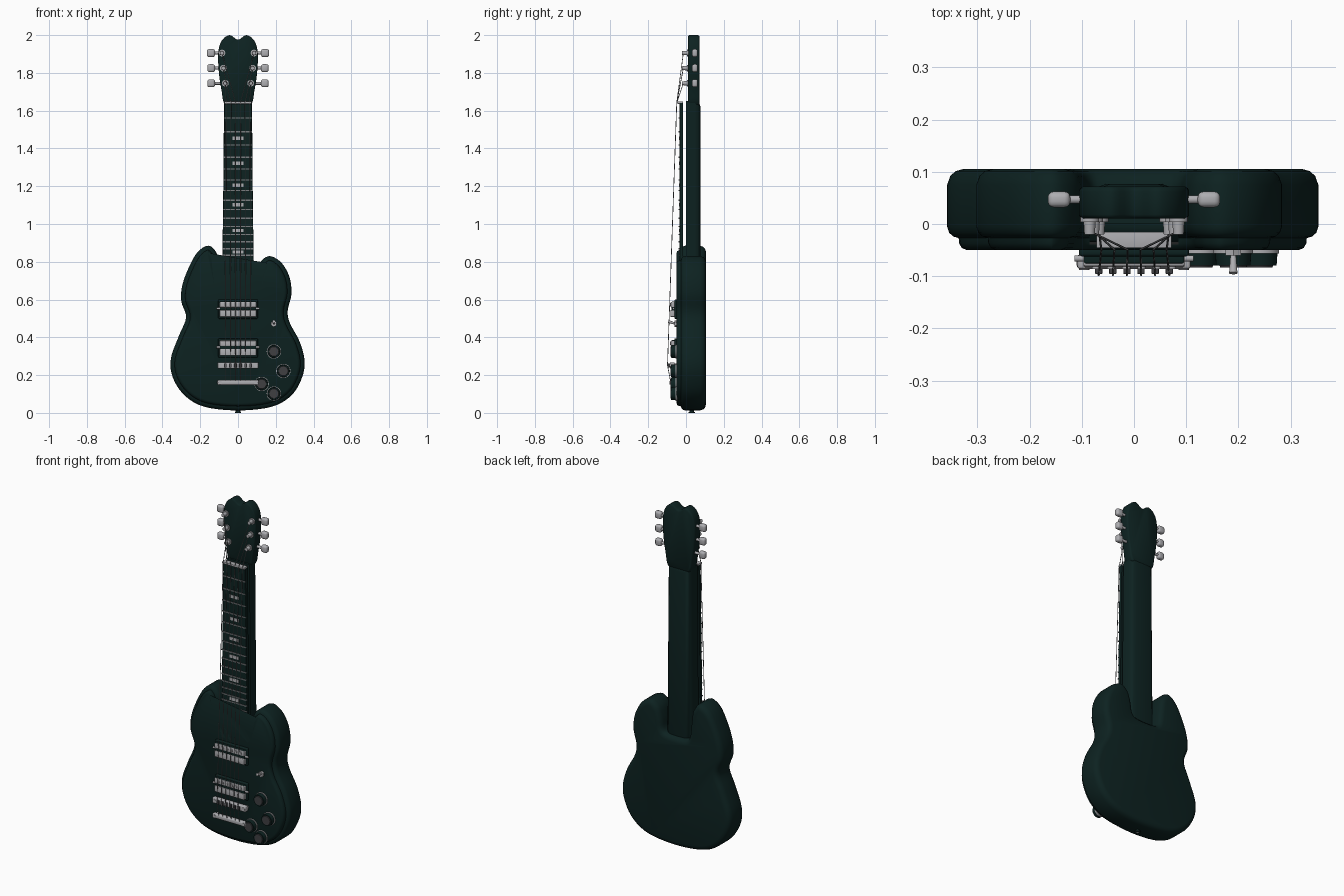
import bpy, bmesh, math
from mathutils import Vector, Matrix

if "Cube" in bpy.data.objects:
    bpy.data.objects.remove(bpy.data.objects["Cube"])


def material(name, rgb):
    m = bpy.data.materials.new(name)
    m.diffuse_color = (*rgb, 1)
    m.use_nodes = True
    m.node_tree.nodes["Principled BSDF"].inputs["Base Color"].default_value = m.diffuse_color
    return m


GREEN = material("dark green", (0.004, 0.016, 0.015))
METAL = material("light metal", (0.42, 0.42, 0.44))
STEEL = material("string steel", (0.2, 0.21, 0.22))
GREY = material("dark grey", (0.05, 0.05, 0.055))


def finish(name, bm, mat, angle=40):
    bmesh.ops.recalc_face_normals(bm, faces=bm.faces)
    me = bpy.data.meshes.new(name)
    bm.to_mesh(me)
    bm.free()
    me.materials.append(mat)
    me.polygons.foreach_set("use_smooth", [True] * len(me.polygons))
    me.set_sharp_from_angle(angle=math.radians(angle))
    ob = bpy.data.objects.new(name, me)
    bpy.context.collection.objects.link(ob)
    return ob


def smooth_loop(pts, steps=5):
    """Closed Catmull-Rom curve through the points."""
    out, n = [], len(pts)
    p = [Vector(q) for q in pts]
    for i in range(n):
        a, b, c, d = p[i - 1], p[i], p[(i + 1) % n], p[(i + 2) % n]
        for s in range(steps):
            t = s / steps
            out.append(0.5 * (2 * b + (c - a) * t + (2 * a - 5 * b + 4 * c - d) * t * t
                              + (3 * b - a - 3 * c + d) * t ** 3))
    return out


def slab(name, pts, profile, mat):
    """Stack the x-z outline along y; profile holds (inset, y) pairs."""
    pts = [Vector(p) for p in pts]
    n = len(pts)
    area = sum(pts[i - 1].x * pts[i].y - pts[i].x * pts[i - 1].y for i in range(n))
    if area < 0:
        pts.reverse()
    inward = []
    for i in range(n):
        e1 = (pts[i] - pts[i - 1]).normalized()
        e2 = (pts[(i + 1) % n] - pts[i]).normalized()
        n1, n2 = Vector((-e1.y, e1.x)), Vector((-e2.y, e2.x))
        inward.append((n1 + n2) / (1 + n1.dot(n2)))
    bm = bmesh.new()
    rings = []
    for inset, y in profile:
        q = [pts[i] + inward[i] * inset for i in range(n)]
        rings.append([bm.verts.new((v.x, y, v.y)) for v in q])
    for a, b in zip(rings, rings[1:]):
        for i in range(n):
            bm.faces.new((a[i - 1], a[i], b[i], b[i - 1]))
    bm.faces.new(rings[0])
    bm.faces.new(rings[-1])
    return finish(name, bm, mat)


def box(name, x, y, z, mat, bevel=0.0):
    """Box from (min, max) ranges, optionally with rounded edges."""
    bm = bmesh.new()
    bmesh.ops.create_cube(bm, size=1)
    for v in bm.verts:
        v.co = [(r[0] + r[1]) / 2 + c * (r[1] - r[0]) for r, c in zip((x, y, z), v.co)]
    if bevel:
        bmesh.ops.bevel(bm, geom=bm.edges[:], offset=bevel, segments=3, profile=0.5,
                        affect='EDGES')
    return finish(name, bm, mat)


def rod(name, a, b, r, mat, r2=None, sides=20):
    """Cylinder or cone between two points."""
    a, b = Vector(a), Vector(b)
    d = b - a
    bm = bmesh.new()
    bmesh.ops.create_cone(bm, cap_ends=True, segments=sides, radius1=r,
                          radius2=r if r2 is None else r2, depth=d.length)
    rot = d.to_track_quat('Z', 'Y').to_matrix().to_4x4()
    bm.transform(Matrix.Translation((a + b) / 2) @ rot)
    return finish(name, bm, mat)


# Body: two-horned outline with a stepped, rounded front
body = [(0, .013), (.18, .033), (.285, .095), (.34, .19), (.352, .28), (.325, .38),
        (.275, .475), (.263, .54), (.283, .63), (.272, .72), (.23, .795), (.168, .83),
        (.12, .80), (.098, .74), (.085, .675), (.05, .655), (-.05, .655), (-.085, .675),
        (-.097, .76), (-.11, .84), (-.155, .885), (-.215, .85), (-.265, .76), (-.296, .67),
        (-.3, .59), (-.275, .505), (-.312, .41), (-.355, .29), (-.346, .19), (-.285, .095),
        (-.18, .033)]
slab("body", smooth_loop(body),
     [(.03, .105), (.016, .101), (.006, .092), (0, .075), (0, -.005), (.004, -.017),
      (.012, -.024), (.022, -.027), (.023, -.037), (.028, -.046), (.038, -.05)], GREEN)

# Neck, fretboard and headstock
slab("neck", [(-.083, .6), (.083, .6), (.074, 1.65), (-.074, 1.65)],
     [(0, 0), (0, .045), (.006, .062), (.016, .072), (.03, .077)], GREEN)
slab("fretboard", [(-.085, .645), (.085, .645), (.072, 1.64), (-.072, 1.64)],
     [(0, -.015), (0, -.033), (.002, -.035)], GREEN)
half = [(.045, 2.0), (.088, 1.968), (.105, 1.9), (.1, 1.79), (.086, 1.7), (.076, 1.645),
        (.05, 1.625)]
head = [(0, 1.976)] + half + [(-x, z) for x, z in reversed(half)]
slab("headstock", smooth_loop(head),
     [(.008, .072), (.002, .068), (0, .062), (0, .018), (.002, .014), (.006, .011)], GREEN)

# Frets spaced by equal temperament between nut and bridge
NUT, BRIDGE = 1.64, .25


def fret_z(k):
    return BRIDGE + (NUT - BRIDGE) * 2 ** (-k / 12)


for k in range(1, 22):
    z = fret_z(k)
    w = .072 + .013 * (NUT - z)
    box("fret", (-w, w), (-.039, -.034), (z - .003, z + .003), STEEL)
for k in (3, 5, 7, 9, 12, 15, 17, 19, 21):
    z = (fret_z(k) + fret_z(k - 1)) / 2
    box("inlay", (-.03, .03), (-.037, -.034), (z - .009, z + .009), METAL)
box("nut", (-.072, .072), (-.046, -.015), (1.636, 1.648), METAL, .002)

# Tuners: post, bushing, shaft and button on each side
posts = {}
for side in (-1, 1):
    for i, (z, px) in enumerate(((1.745, .067), (1.825, .077), (1.905, .085))):
        x = side * px
        posts[side, i] = (x, z)
        rod("tuner_bushing", (x, .013, z), (x, .004, z), .018, METAL)
        rod("tuner_post", (x, .01, z), (x, -.02, z), .012, METAL, .01)
        rod("tuner_shaft", (side * .085, .047, z), (side * .13, .047, z), .008, METAL)
        lo, hi = sorted((side * .122, side * (.162 + .003 * (i == 2))))
        box("tuner_button", (lo, hi), (.032, .062), (z - .021, z + .021), METAL, .011)

# Pickups: dark frame, screw row, smooth bar row, side screws
for zc in (.55, .345):
    box("pickup_frame", (-.105, .105), (-.062, -.045), (zc - .052, zc + .05), GREEN, .006)
    box("pickup_core", (-.096, .096), (-.076, -.055), (zc - .042, zc + .04), GREEN, .004)
    box("pickup_bar", (-.097, .097), (-.083, -.055), (zc - .042, zc - .006), METAL, .004)
    box("pickup_screw_bar", (-.097, .097), (-.081, -.055), (zc + .008, zc + .038), METAL, .004)
    for side in (-1, 1):
        rod("pickup_screw", (side * .095, -.066, zc + .003), (side * .114, -.066, zc + .003),
            .006, METAL)
    for i in range(6):
        x = (i - 2.5) * .029
        rod("pole_piece", (x, -.078, zc + .023), (x, -.086, zc + .023), .008, METAL)

# Bridge with saddles, and tailpiece
box("bridge", (-.108, .108), (-.086, -.06), (.235, .268), METAL, .005)
box("tailpiece", (-.11, .11), (-.086, -.058), (.147, .174), METAL, .008)
for side in (-1, 1):
    for z in (.251, .16):
        rod("bridge_stud", (side * .095, -.045, z), (side * .095, -.088, z), .01, METAL)

# Strings from post to nut, bridge and tailpiece
cu = bpy.data.curves.new("strings", 'CURVE')
cu.dimensions = '3D'
cu.bevel_depth = .002
cu.bevel_resolution = 1
for i in range(6):
    xn, xb = (i - 2.5) * .025, (i - 2.5) * .027
    px, pz = posts[(-1, i) if i < 3 else (1, 5 - i)]
    path = [(px, -.014, pz), (xn, -.049, 1.642), (xb, -.098, .251), (xb, -.08, .16)]
    s = cu.splines.new('POLY')
    s.points.add(len(path) - 1)
    for p, co in zip(s.points, path):
        p.co = (*co, 1)
    box("saddle", (xb - .007, xb + .007), (-.096, -.082), (.24, .262), GREY, .002)
cu.materials.append(STEEL)
bpy.context.collection.objects.link(bpy.data.objects.new("strings", cu))

# Control knobs: metal rim, dark skirt, grey cap
for x, z in ((.19, .325), (.24, .222), (.125, .153), (.19, .102)):
    rod("knob_rim", (x, -.045, z), (x, -.056, z), .038, METAL, sides=32)
    rod("knob_skirt", (x, -.05, z), (x, -.079, z), .035, GREEN, .033, 32)
    rod("knob_cap", (x, -.078, z), (x, -.083, z), .027, GREY, .025, 32)

# Toggle switch
rod("switch_nut", (.19, -.045, .472), (.19, -.06, .472), .017, METAL, sides=6)
rod("switch_lever", (.19, -.055, .472), (.19, -.094, .484), .005, METAL, .008)

# Strap button at the bottom
rod("strap_button", (0, .03, .02), (0, .03, .004), .012, GREEN)
rod("strap_button_cap", (0, .03, .006), (0, .03, 0), .017, GREEN)
rod("strap_screw", (0, .03, .002), (0, .03, -.001), .007, METAL)
